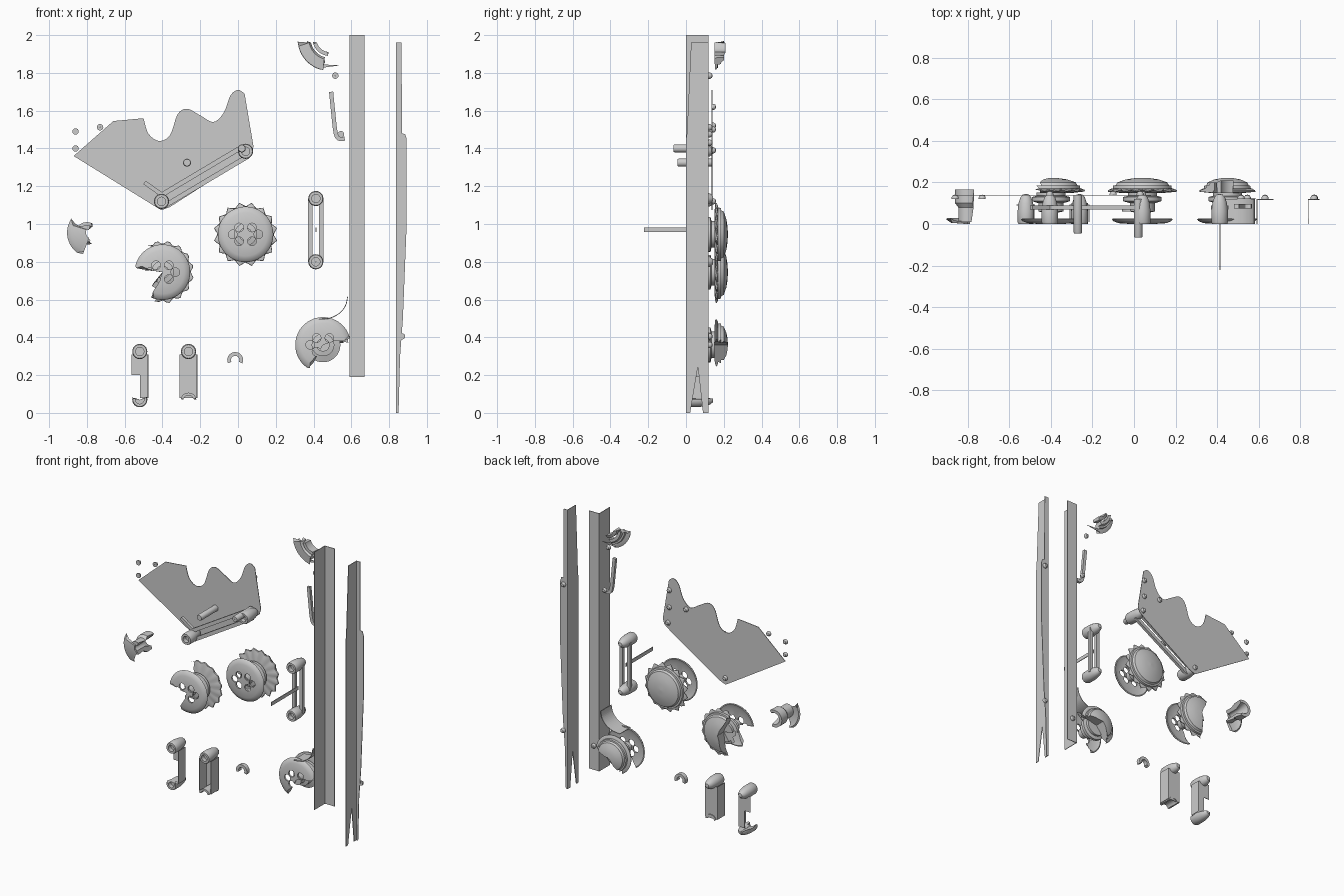
import bpy, bmesh, math
from mathutils import Vector

if "Cube" in bpy.data.objects:
    bpy.data.objects.remove(bpy.data.objects["Cube"])


def finish(name, bm, smooth=True):
    bmesh.ops.recalc_face_normals(bm, faces=bm.faces[:])
    me = bpy.data.meshes.new(name)
    bm.to_mesh(me)
    bm.free()
    ob = bpy.data.objects.new(name, me)
    bpy.context.collection.objects.link(ob)
    bpy.ops.object.select_all(action='DESELECT')
    ob.select_set(True)
    bpy.context.view_layer.objects.active = ob
    if smooth:
        bpy.ops.object.shade_smooth_by_angle(angle=math.radians(35))
    return ob


def sheet(name, pts, pos, thick=0.004, plane='XZ'):
    """Flat outline given thickness; XZ sits at y=pos, YZ sits at x=pos."""
    bm = bmesh.new()
    xz = plane == 'XZ'
    f = bm.faces.new([bm.verts.new((u, pos, v) if xz else (pos, u, v)) for u, v in pts])
    r = bmesh.ops.extrude_face_region(bm, geom=[f])
    off = Vector((0, thick, 0) if xz else (thick, 0, 0))
    bmesh.ops.translate(bm, vec=off, verts=[v for v in r['geom'] if isinstance(v, bmesh.types.BMVert)])
    return finish(name, bm, False)


def lathe(name, prof, c, a0=0, a1=360, segs=48, teeth=0, jag=0):
    """Closed (radius, y) profile spun about the y axis at c = (x, z), whole or as a broken sector."""
    bm = bmesh.new()
    full = a1 - a0 >= 360
    n = segs if full else max(4, int(segs * (a1 - a0) / 360))
    rings = []
    for i in range(n if full else n + 1):
        ring = []
        for k, (r, y) in enumerate(prof):
            a = math.radians(a0 + (a1 - a0) * i / n)
            if not full and i in (0, n):
                a += math.radians(jag) * math.sin(k * 2.4)
            if teeth and r > 0.15:
                w = abs(((a * teeth / math.tau) % 1) * 2 - 1)
                r, y = r - 0.024 * w, y + 0.008 * w
            ring.append(bm.verts.new((c[0] + r * math.cos(a), y, c[1] + r * math.sin(a))))
        rings.append(ring)
    m = len(prof)
    for i in range(n):
        p, q = rings[i], rings[(i + 1) % len(rings)]
        for k in range(m):
            bm.faces.new((p[k], p[(k + 1) % m], q[(k + 1) % m], q[k]))
    if not full:
        bm.faces.new(rings[0])
        bm.faces.new(rings[-1][::-1])
    return finish(name, bm)


def bar(name, p, q, w, y=0.07, t=0.02):
    p, q = Vector(p), Vector(q)
    d = (q - p).normalized()
    s = Vector((-d.y, d.x)) * w / 2
    return sheet(name, [p + s, q + s, q - s, p - s], y, t)


def curve(pts, steps=5):
    """Catmull-Rom smoothing of an open path."""
    P = [Vector(p) for p in pts]
    P = [P[0]] + P + [P[-1]]
    out = []
    for i in range(1, len(P) - 2):
        a, b, c, d = P[i - 1:i + 3]
        for s in range(steps):
            t = s / steps
            out.append(0.5 * (2 * b + (c - a) * t + (2 * a - 5 * b + 4 * c - d) * t * t
                              + (3 * b - a - 3 * c + d) * t ** 3))
    return out + [P[-1]]


def ribbon(pts, w):
    """Outline of a strip of width w following a path."""
    L, R = [], []
    for i, p in enumerate(pts):
        d = (pts[min(i + 1, len(pts) - 1)] - pts[max(i - 1, 0)]).normalized()
        s = Vector((-d.y, d.x)) * w / 2
        L.append(p + s)
        R.append(p - s)
    return L + R[::-1]


E = 0.001
DISC = [(E, 0), (.06, 0), (.115, .004), (.14, .014), (.147, .024), (.14, .026), (.11, .014), (E, .01)]
SPOOL = [(E, .008), (.035, .008), (.035, .055), (.06, .06), (.06, .1), (.092, .11), (.092, .13),
         (.07, .135), (.07, .152), (E, .152)]
CAP = [(E, .15), (.11, .15), (.168, .155), (.17, .162), (.15, .17), (.142, .17), (.14, .185),
       (.128, .186), (.12, .2), (.08, .214), (.04, .22), (E, .222)]
HUB = [(.022, 0), (.036, 0), (.04, .01), (.04, .06), (.035, .1), (.026, .128), (.014, .142), (E, .144),
       (E, .03), (.022, .03)]
RIVET = [(E, .12), (.017, .12), (.017, .128), (.011, .138), (E, .141)]


def holes(ob, c):
    """Six lightening holes through a wheel face."""
    bm = bmesh.new()
    for i in range(6):
        a = i * math.pi / 3
        x, z = c[0] + .068 * math.cos(a), c[1] + .042 * math.sin(a)
        ring = [bm.verts.new((x + .023 * math.cos(t * math.tau / 20), -.03, z + .023 * math.sin(t * math.tau / 20)))
                for t in range(20)]
        f = bm.faces.new(ring)
        r = bmesh.ops.extrude_face_region(bm, geom=[f])
        bmesh.ops.translate(bm, vec=(0, .07, 0), verts=[v for v in r['geom'] if isinstance(v, bmesh.types.BMVert)])
    cut = finish("hole_cutter", bm, False)
    md = ob.modifiers.new("holes", 'BOOLEAN')
    md.operation, md.object, md.solver = 'DIFFERENCE', cut, 'EXACT'
    bpy.context.view_layer.objects.active = ob
    bpy.ops.object.modifier_apply(modifier=md.name)
    bpy.data.objects.remove(cut, do_unlink=True)


def wheel(name, c, disc, spool, cap, teeth=16, cap_prof=CAP):
    holes(lathe(name + "_face", DISC, c, *disc, segs=60, jag=4), c)
    lathe(name + "_spool", SPOOL, c, *spool, segs=40, jag=5)
    lathe(name + "_toothed_cap", cap_prof, c, *cap, segs=64, teeth=teeth, jag=5)


# whole and broken wheels
wheel("whole_wheel", (.04, .945), (0, 360), (0, 360), (0, 360))
wheel("broken_wheel", (-.40, .745), (-112, 168), (-125, 170), (-100, 115))
small_cap = [(r * .8, y) for r, y in CAP]
wheel("lower_wheel", (.45, .36), (15, 238), (0, 360), (10, 235), 0, small_cap)

# torn belt and shards on the lower wheel
belt = [Vector(p) for p in curve([(.43, .495), (.49, .503), (.54, .53), (.57, .57), (.58, .615)])]
sheet("torn_belt", ribbon(belt, .004), 0, .12)
sheet("wheel_shard", [(.52, .42), (.56, .425), (.545, .405), (.585, .41), (.55, .38), (.52, .37)], .12)

# loose wheel fragments
top = (.485, 1.98)
lathe("cap_fragment", [(r, y) for r, y in CAP if r > .1] + [(.1, .2), (.1, .165)], top, 190, 255, segs=64, jag=5)
lathe("cap_fragment_inner", [(.07, .15), (.09, .15), (.09, .2), (.07, .21)], top, 195, 262, jag=4)
sheet("cap_splinter", [(.43, 1.825), (.54, 1.84), (.44, 1.845)], .165)
frag = (-.77, .955)
lathe("face_fragment", [(.035, .0), (.11, .006), (.135, .024), (.125, .03), (.1, .016), (.035, .012)],
      frag, 155, 240, jag=8)
lathe("spool_fragment", [(.02, .01), (.045, .01), (.045, .08), (.06, .1), (.06, .165), (.04, .165), (.02, .1)],
      (-.80, .95), 60, 290, segs=30, jag=9)

# tall angle post
sheet("tall_post_back", [(.59, .19), (.67, .19), (.67, 2), (.59, 2)], .116)
sheet("tall_post_side", [(0, .19), (.12, .19), (.12, 2), (0, 2)], .59, plane='YZ')

# broken angle post
sheet("broken_post_back", [(.836, 0), (.85, 0), (.858, .3), (.873, .5), (.893, 1), (.893, 1.45),
                           (.885, 1.475), (.868, 1.48), (.866, 1.96), (.836, 1.96)], .116)
sheet("broken_post_side", [(0, 0), (.022, 0), (.063, .245), (.09, 0), (.12, 0), (.12, 1.96),
                           (.027, 1.96), (.005, 1.48), (0, 1.45)], .836, plane='YZ')

# large broken back plate
edge = curve([(-.5, 1.56), (-.475, 1.48), (-.42, 1.44), (-.36, 1.47), (-.32, 1.58), (-.27, 1.61), (-.2, 1.575),
              (-.13, 1.54), (-.075, 1.59), (-.04, 1.68), (0, 1.71), (.035, 1.69)])
sheet("large_plate", [(-.45, 1.1), (-.87, 1.36), (-.66, 1.545)] + edge +
      [(.082, 1.41), (.07, 1.37), (.03, 1.34), (-.36, 1.09), (-.405, 1.073)], .136, .004)


# paired-bar links running between two hubs
def link(name, p, q, gap=.058):
    P, Q = Vector(p), Vector(q)
    d = (Q - P).normalized()
    s = Vector((-d.y, d.x)) * gap / 2
    for k, sg in (("a", 1), ("b", -1)):
        bar(f"{name}_bar_{k}", P + s * sg, Q + s * sg, .025)
    for k, c in (("a", P), ("b", Q)):
        lathe(f"{name}_hub_{k}", HUB, c, segs=24)


link("plate_link", (-.405, 1.12), (.04, 1.385))
link("upright_link", (.412, .80), (.412, 1.135))
bar("plate_bar_stub", (-.495, 1.22), (-.41, 1.16), .022)
sheet("handle_blade", [(-.222, .957), (.08, .957), (.08, .982), (-.222, .982)], .41, .005, 'YZ')
PEG = [(E, -.045), (.018, -.045), (.021, -.04), (.021, .14), (E, .14)]
lathe("plate_peg", PEG, (-.27, 1.325), segs=20)
lathe("link_peg", [(r, y - .02) for r, y in PEG], (.02, 1.4), segs=20)

# two short broken brackets
lathe("left_bracket_hub", HUB, (-.52, .325), segs=24)
sheet("left_bracket_back", [(-.565, .31), (-.565, .2), (-.52, .2), (-.52, .08), (-.475, .08), (-.475, .31)], .09)
sheet("left_bracket_side", [(.02, .08), (.09, .08), (.09, .31), (.02, .31)], -.479, plane='YZ')
lathe("left_bracket_broken_hub", HUB, (-.52, .07), 165, 375, segs=24, jag=8)
lathe("right_bracket_hub", HUB, (-.262, .325), segs=24)
sheet("right_bracket_back", [(-.31, .08), (-.215, .08), (-.215, .31), (-.31, .31)], .09)
for x in (-.31, -.219):
    sheet("right_bracket_side", [(.01, .08), (.09, .08), (.09, .31), (.01, .31)], x, plane='YZ')
lathe("right_bracket_broken_hub", [(.028, 0), (.042, 0), (.042, .1), (.028, .1)], (-.262, .065), 15, 165, segs=24, jag=6)

# loose horseshoe ring and bent hook
lathe("horseshoe_ring", [(.022, .06), (.042, .06), (.042, .09), (.022, .09)], (-.015, .28), -25, 205, segs=28)
hook = curve([(.493, 1.7), (.503, 1.6), (.514, 1.5), (.525, 1.46), (.545, 1.45), (.565, 1.452)])
sheet("bent_hook", ribbon([Vector(p) for p in hook], .022), .075, .02)

# rivets: on posts, on the plate and loose
for x, z in [(.63, .36), (.866, 1.43), (.868, .405), (.515, 1.785), (.545, 1.475),
             (-.86, 1.49), (-.86, 1.40), (-.73, 1.512)]:
    lathe("rivet", RIVET, (x, z), segs=14)
for x, z in [(.03, 1.62), (.03, 1.5), (.04, 1.39), (-.1, 1.52), (-.405, 1.12)]:
    lathe("plate_rivet", [(r, y + .018) for r, y in RIVET], (x, z), segs=14)
